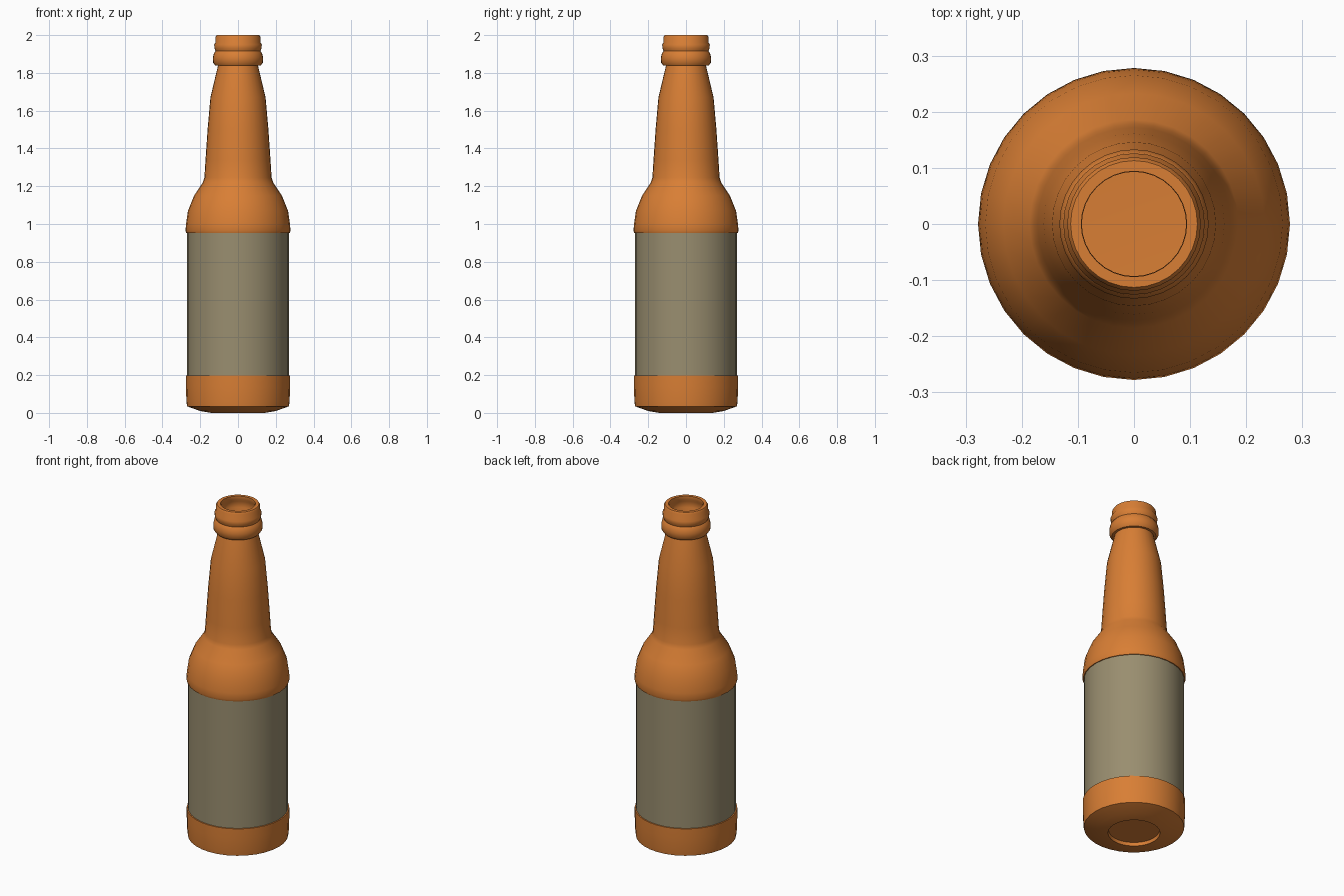
import bpy, bmesh
from math import radians, tau
from mathutils import Vector

if "Cube" in bpy.data.objects:
    bpy.data.objects.remove(bpy.data.objects["Cube"])

SIDES = 32


def material(name, rgb):
    m = bpy.data.materials.new(name)
    m.diffuse_color = (*rgb, 1)
    m.use_nodes = True
    m.node_tree.nodes["Principled BSDF"].inputs["Base Color"].default_value = m.diffuse_color
    return m


def lathe(name, profile, mat, closed=False):
    """Revolve an (r, z) profile around the z axis."""
    bm = bmesh.new()
    vs = [bm.verts.new((r, 0, z)) for r, z in profile]
    es = [bm.edges.new(p) for p in zip(vs, vs[1:])]
    if closed:
        es.append(bm.edges.new((vs[-1], vs[0])))
    bmesh.ops.spin(bm, geom=vs + es, cent=Vector(), axis=Vector((0, 0, 1)),
                   angle=tau, steps=SIDES)
    bmesh.ops.remove_doubles(bm, verts=bm.verts[:], dist=1e-4)
    bmesh.ops.recalc_face_normals(bm, faces=bm.faces[:])
    me = bpy.data.meshes.new(name)
    bm.to_mesh(me)
    bm.free()
    me.materials.append(mat)
    ob = bpy.data.objects.new(name, me)
    bpy.context.collection.objects.link(ob)
    bpy.context.view_layer.objects.active = ob
    ob.select_set(True)
    bpy.ops.object.shade_smooth_by_angle(angle=radians(35))
    ob.select_set(False)
    return ob


glass = material("amber_glass", (0.69, 0.21, 0.035))
paper = material("label_paper", (0.32, 0.27, 0.16))

# Base with shallow recess, and body with a band cut in for the label
base = [(0, 0.02), (0.137, 0.02), (0.14, 0.0), (0.20, 0.01), (0.27, 0.035),
        (0.273, 0.06), (0.276, 0.14), (0.276, 0.197), (0.264, 0.197),
        (0.264, 0.953), (0.274, 0.953)]
# Shoulder and tapering neck
neck = [(0.278, 0.965), (0.275, 1.0), (0.265, 1.07), (0.233, 1.15),
        (0.186, 1.22), (0.178, 1.245), (0.172, 1.34), (0.161, 1.50),
        (0.146, 1.67), (0.106, 1.838)]
# Collar ring, groove and lip
mouth = [(0.120, 1.838), (0.132, 1.855), (0.133, 1.88), (0.128, 1.903),
         (0.119, 1.915), (0.125, 1.93), (0.126, 1.95), (0.119, 1.962),
         (0.119, 1.99), (0.113, 2.0)]
# Hollow interior down to the floor
inside = [(0.094, 2.0), (0.093, 1.98), (0.102, 1.965), (0.102, 1.93),
          (0.094, 1.91), (0.094, 1.838), (0.132, 1.67), (0.148, 1.50),
          (0.163, 1.25), (0.215, 1.15), (0.25, 1.0), (0.25, 0.06), (0, 0.045)]
lathe("bottle", base + neck + mouth + inside, glass)

# Paper label wrapped round the body
lathe("label", [(0.263, 0.196), (0.269, 0.196), (0.269, 0.954), (0.263, 0.954)],
      paper, closed=True)
